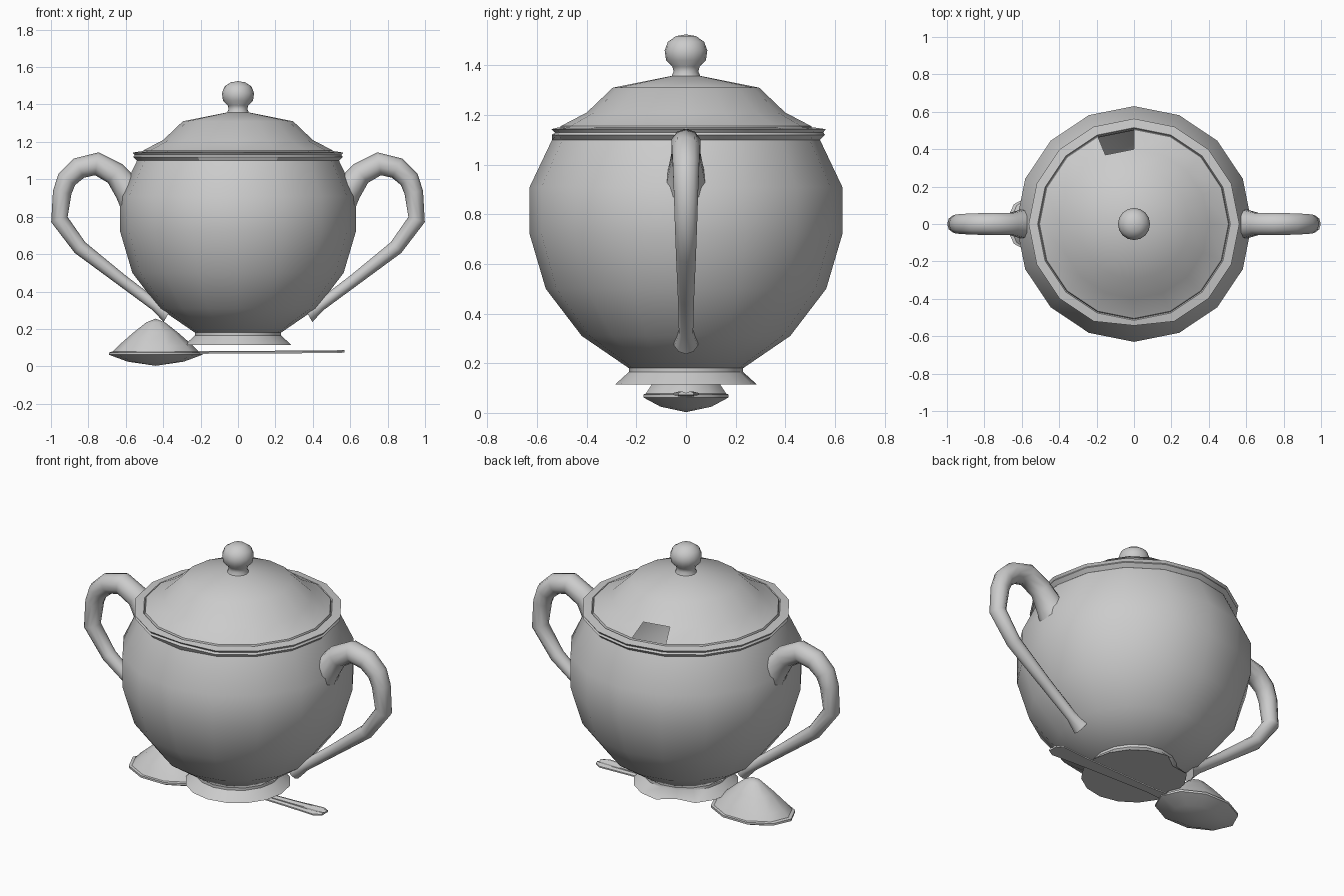
import bpy, bmesh, math
from mathutils import Vector

if "Cube" in bpy.data.objects:
    bpy.data.objects.remove(bpy.data.objects["Cube"])

COLOUR = (0.6, 0.6, 0.6, 1)
grey = bpy.data.materials.new("light_grey")
grey.use_nodes = True
grey.diffuse_color = COLOUR
grey.node_tree.nodes["Principled BSDF"].inputs["Base Color"].default_value = COLOUR


def finish(name, bm, angle=40):
    bmesh.ops.remove_doubles(bm, verts=bm.verts, dist=0.0005)
    mesh = bpy.data.meshes.new(name)
    bm.to_mesh(mesh)
    bm.free()
    ob = bpy.data.objects.new(name, mesh)
    bpy.context.collection.objects.link(ob)
    mesh.materials.append(grey)
    bpy.ops.object.select_all(action='DESELECT')
    ob.select_set(True)
    bpy.context.view_layer.objects.active = ob
    bpy.ops.object.shade_smooth_by_angle(angle=math.radians(angle))
    return ob


def lathe(name, profile, sides=16, angle=40, centre=0, y_scale=1, dents=(), hole=None):
    """Spin (radius, z) points; dents = (ring, side, inward); hole = (ring, side)."""
    bm = bmesh.new()
    rings = []
    for i, (r, z) in enumerate(profile):
        ring = []
        for j in range(sides):
            a = 2 * math.pi * j / sides
            rr = r - sum(d for ri, s, d in dents if (ri, s) == (i, j))
            ring.append(bm.verts.new((centre + rr * math.cos(a),
                                      rr * math.sin(a) * y_scale, z)))
        rings.append(ring)
    for i in range(len(rings) - 1):
        a, b = rings[i], rings[i + 1]
        for j in range(sides):
            if (i, j) == hole:
                continue
            k = (j + 1) % sides
            bm.faces.new((a[j], a[k], b[k], b[j]))
    return finish(name, bm, angle)


# Foot, with one nicked corner at the back
lathe("foot", [(0, .115), (.285, .115), (.23, .165), (.23, .185), (0, .185)],
      dents=[(1, 5, .05)])

# Bowl with an inner wall
lathe("bowl", [(0, .18), (.23, .18), (.42, .31), (.565, .50), (.63, .72), (.63, .91),
               (.535, 1.11), (.50, 1.11), (.58, .90), (.58, .73), (.52, .52),
               (.38, .34), (.20, .21), (0, .21)], angle=45)

# Rim band, with a small nick at the front
lathe("rim", [(.50, 1.105), (.54, 1.10), (.56, 1.12), (.553, 1.13), (.563, 1.143),
              (.515, 1.15), (.50, 1.13), (.50, 1.105)],
      angle=25, dents=[(2, 12, .02), (3, 12, .025), (4, 12, .02)])

# Lid with a spoon opening
lathe("lid", [(.51, 1.14), (.505, 1.155), (.40, 1.21), (.295, 1.31), (.06, 1.357), (0, 1.357)],
      hole=(1, 4))

# Knob
lathe("lid_knob", [(.06, 1.352), (.05, 1.375), (.055, 1.395), (.08, 1.42), (.086, 1.46),
                   (.073, 1.495), (.04, 1.518), (0, 1.525)], angle=60)


# Handles: path x, z, in-plane radius, sideways radius
HANDLE = [(.52, .86, .11, .10), (.59, .945, .075, .08), (.655, 1.03, .063, .062),
          (.755, 1.083, .062, .062), (.85, 1.06, .058, .06), (.915, 1.0, .054, .056),
          (.94, .93, .05, .053), (.955, .785, .046, .048), (.845, .635, .04, .042),
          (.62, .46, .032, .034), (.44, .325, .03, .03), (.37, .285, .055, .05)]


def handle(name, side):
    bm = bmesh.new()
    n = 10
    pts = [Vector((x, z)) for x, z, _, _ in HANDLE]
    rings = []
    for i, p in enumerate(pts):
        t = (pts[min(i + 1, len(pts) - 1)] - pts[max(i - 1, 0)]).normalized()
        normal = Vector((-t.y, t.x))
        _, _, ru, rv = HANDLE[i]
        ring = []
        for j in range(n):
            a = 2 * math.pi * j / n
            q = p + normal * ru * math.cos(a)
            ring.append(bm.verts.new((side * q.x, rv * math.sin(a), q.y)))
        rings.append(ring)
    for a, b in zip(rings, rings[1:]):
        for j in range(n):
            k = (j + 1) % n
            bm.faces.new((a[j], a[k], b[k], b[j]))
    bm.faces.new(rings[0])
    bm.faces.new(rings[-1])
    bmesh.ops.recalc_face_normals(bm, faces=bm.faces)
    finish(name, bm, 50)


handle("left_handle", 1)
handle("right_handle", -1)

# Spoon bowl and the heap of sugar in it
lathe("spoon_bowl", [(0, .003), (.15, .025), (.25, .062), (.25, .074), (.235, .078), (0, .078)],
      sides=10, centre=-.44, y_scale=.72)
lathe("sugar_heap", [(.238, .07), (.20, .11), (.12, .18), (.05, .235), (0, .255)],
      sides=10, centre=-.44, y_scale=.74, angle=45)

# Spoon handle: a thin strip with raised edges, widening to the end
bm = bmesh.new()
rings = []
for x, w, z in [(-.26, .035, .066), (-.1, .025, .068), (.35, .04, .07), (.53, .052, .072),
                (.57, .03, .073)]:
    section = [(-1, 0), (1, 0), (1, .008), (.55, .014), (0, .007), (-.55, .014), (-1, .008)]
    rings.append([bm.verts.new((x, w * u, z + v)) for u, v in section])
for a, b in zip(rings, rings[1:]):
    for j in range(7):
        k = (j + 1) % 7
        bm.faces.new((a[j], a[k], b[k], b[j]))
bm.faces.new(rings[0])
bm.faces.new(rings[-1])
bmesh.ops.recalc_face_normals(bm, faces=bm.faces)
finish("spoon_handle", bm, 30)
